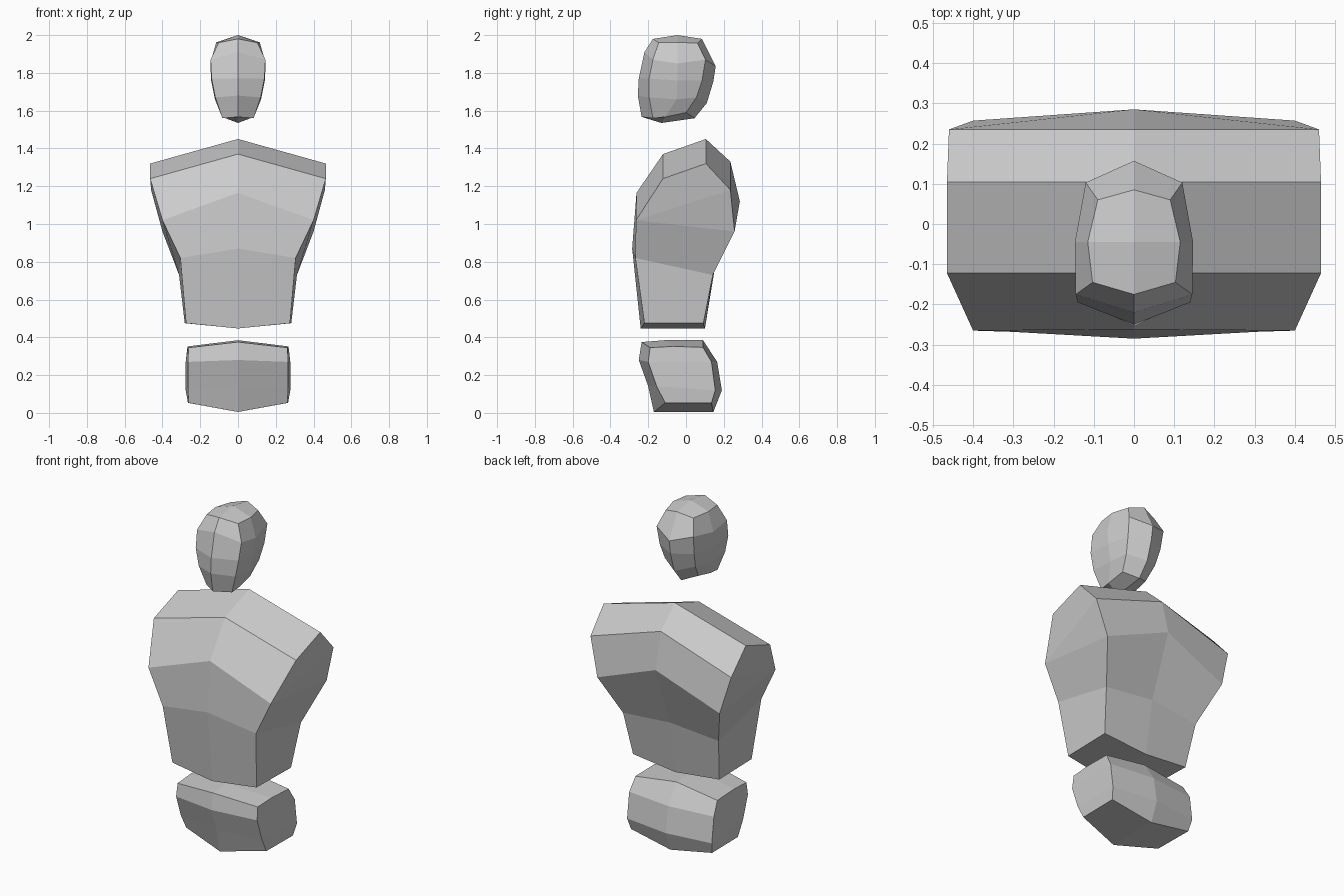
import bpy, bmesh

clay = bpy.data.materials.new("clay grey")
clay.diffuse_color = (0.6, 0.6, 0.6, 1)


def mirrored_block(name, centre, side, cap, extra=()):
    """Loft a middle outline (y, z) to a side outline (x, y, z), cap it, mirror it."""
    bm = bmesh.new()
    mid = [bm.verts.new((0, y, z)) for y, z in centre]
    out = [bm.verts.new(p) for p in list(side) + list(extra)]
    n = len(mid)
    for i in range(n):
        j = (i + 1) % n
        bm.faces.new((mid[i], mid[j], out[j], out[i]))
    for face in cap:
        bm.faces.new([out[i] for i in face])
    bmesh.ops.mirror(bm, geom=bm.verts[:] + bm.edges[:] + bm.faces[:],
                     axis='X', merge_dist=0.0005)
    bmesh.ops.remove_doubles(bm, verts=bm.verts[:], dist=0.0005)
    bmesh.ops.recalc_face_normals(bm, faces=bm.faces[:])
    mesh = bpy.data.meshes.new(name)
    bm.to_mesh(mesh)
    bm.free()
    mesh.materials.append(clay)
    obj = bpy.data.objects.new(name, mesh)
    bpy.context.collection.objects.link(obj)
    return obj


# Pelvis: outline runs down the front, then up the back
mirrored_block(
    "pelvis",
    [(-.235, .375), (-.25, .28), (-.20, .14), (-.17, .005),
     (.145, .005), (.19, .12), (.165, .27), (.09, .385), (-.11, .385)],
    [(.262, -.19, .345), (.265, -.20, .27), (.265, -.155, .14), (.262, -.11, .053),
     (.265, .135, .053), (.277, .155, .12), (.277, .135, .27), (.268, .09, .347),
     (.265, -.07, .352)],
    [(0, 1, 6, 7, 8), (1, 2, 5, 6), (2, 3, 4, 5)])

# Torso
mirrored_block(
    "torso",
    [(-.122, 1.37), (-.262, 1.165), (-.285, .87), (-.24, .447),
     (.10, .447), (.152, .76), (.285, 1.12), (.235, 1.33), (.105, 1.45)],
    [(.465, -.122, 1.24), (.40, -.265, 1.02), (.305, -.268, .82), (.275, -.22, .475),
     (.282, .092, .475), (.312, .142, .73), (.40, .257, .96), (.46, .235, 1.18),
     (.465, .105, 1.32)],
    [(0, 1, 7, 8), (1, 6, 7), (1, 2, 5, 6), (2, 3, 4, 5)])

# Head: the side has an extra middle column running from crown to jaw
front, back, column = [0, 1, 2, 3, 4], [10, 9, 8, 7, 6], [11, 12, 13, 14, 5]
head_cap = []
for i in range(4):
    head_cap.append((front[i], front[i + 1], column[i + 1], column[i]))
    head_cap.append((column[i], column[i + 1], back[i + 1], back[i]))
mirrored_block(
    "head",
    [(-.175, 1.98), (-.22, 1.91), (-.25, 1.77), (-.255, 1.68), (-.235, 1.567),
     (-.13, 1.535),
     (.045, 1.56), (.11, 1.64), (.145, 1.755), (.157, 1.835), (.085, 1.98),
     (-.045, 2.0)],
    [(.103, -.145, 1.96), (.145, -.175, 1.87), (.14, -.195, 1.77), (.12, -.195, 1.67),
     (.083, -.175, 1.56), (.085, -.11, 1.567),
     (.08, 0, 1.59), (.10, .055, 1.67), (.113, .085, 1.76), (.12, .103, 1.87),
     (.09, .06, 1.957), (.115, -.045, 1.962)],
    head_cap,
    [(.147, -.045, 1.85), (.142, -.045, 1.76), (.122, -.05, 1.66)])
